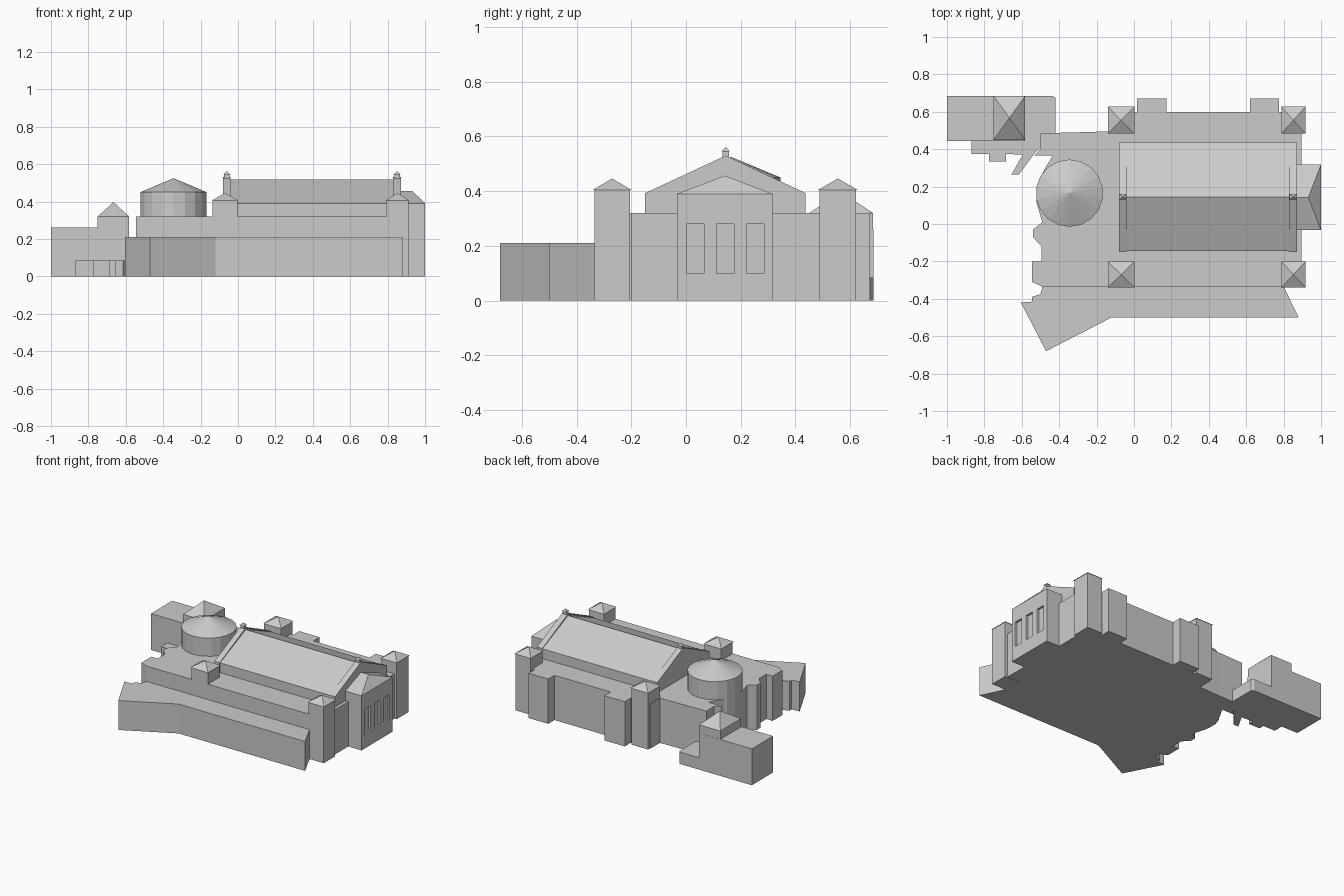
import bpy, bmesh
from mathutils import Vector

if "Cube" in bpy.data.objects:
    bpy.data.objects.remove(bpy.data.objects["Cube"])


def make(name, bm):
    bmesh.ops.recalc_face_normals(bm, faces=bm.faces)
    me = bpy.data.meshes.new(name)
    bm.to_mesh(me)
    bm.free()
    ob = bpy.data.objects.new(name, me)
    bpy.context.collection.objects.link(ob)
    return ob


def sweep(name, pts, direction):
    """Extrude a closed outline of 3D points along a direction."""
    bm = bmesh.new()
    f = bm.faces.new([bm.verts.new(p) for p in pts])
    r = bmesh.ops.extrude_face_region(bm, geom=[f])
    new = [v for v in r["geom"] if isinstance(v, bmesh.types.BMVert)]
    bmesh.ops.translate(bm, verts=new, vec=Vector(direction))
    return make(name, bm)


def plan(name, outline, z0, z1):
    return sweep(name, [(x, y, z0) for x, y in outline], (0, 0, z1 - z0))


def gable(name, profile, x0, x1):
    return sweep(name, [(x0, y, z) for y, z in profile], (x1 - x0, 0, 0))


def box(name, x0, x1, y0, y1, z0, z1):
    return plan(name, [(x0, y0), (x1, y0), (x1, y1), (x0, y1)], z0, z1)


def pyramid(name, x0, x1, y0, y1, z0, z1):
    bm = bmesh.new()
    b = [bm.verts.new((x, y, z0)) for x, y in ((x0, y0), (x1, y0), (x1, y1), (x0, y1))]
    a = bm.verts.new(((x0 + x1) / 2, (y0 + y1) / 2, z1))
    bm.faces.new(b)
    for i in range(4):
        bm.faces.new((b[i], b[(i + 1) % 4], a))
    return make(name, bm)


# Main body with its stepped left edge
plan("main_body", [
    (-0.49, -0.335), (0.80, -0.335), (0.80, -0.20), (0.895, -0.20), (0.895, 0.49),
    (0.80, 0.49), (0.80, 0.60), (-0.14, 0.60), (-0.14, 0.495), (-0.31, 0.49),
    (-0.50, 0.485), (-0.50, 0.40), (-0.535, 0.365), (-0.435, 0.365), (-0.48, 0.29),
    (-0.52, 0.20), (-0.52, 0.11), (-0.49, 0.01), (-0.54, -0.03), (-0.54, -0.07),
    (-0.495, -0.12), (-0.495, -0.20), (-0.545, -0.20), (-0.545, -0.31)], 0, 0.32)

# Rear piers
for x0, x1 in ((0.015, 0.175), (0.62, 0.775)):
    box("rear_pier", x0, x1, 0.55, 0.67, 0, 0.32)

# Front terrace
plan("terrace", [
    (-0.605, -0.42), (-0.47, -0.68), (-0.12, -0.50), (0.88, -0.50), (0.80, -0.335),
    (-0.49, -0.335), (-0.50, -0.375), (-0.545, -0.39), (-0.545, -0.415)], 0, 0.21)

# Great hall, raised end gables and finials
yl, yr, ym = -0.145, 0.435, 0.145
gable("hall", [(yl, 0.30), (yl, 0.39), (ym, 0.517), (yr, 0.39), (yr, 0.30)], -0.04, 0.83)
for x0, x1 in ((-0.08, -0.04), (0.83, 0.872)):
    gable("end_gable", [(yl - 0.004, 0.30), (yl - 0.004, 0.393), (ym, 0.53),
                        (yr + 0.002, 0.393), (yr + 0.002, 0.30)], x0, x1)
    xm = (x0 + x1) / 2
    box("finial", xm - 0.015, xm + 0.015, ym - 0.012, ym + 0.012, 0.50, 0.545)
    pyramid("finial_cap", xm - 0.02, xm + 0.02, ym - 0.015, ym + 0.015, 0.545, 0.562)

# Corner towers
for x0, x1 in ((-0.135, -0.003), (0.793, 0.912)):
    for y0, y1 in ((-0.335, -0.205), (0.488, 0.622)):
        box("corner_tower", x0, x1, y0, y1, 0, 0.405)
        e = 0.005
        pyramid("tower_roof", x0 - e, x1 + e, y0 - e, y1 + e, 0.405, 0.446)

# Entrance porch with hipped roof
px, p0, p1 = 1.0, -0.033, 0.317
porch = box("porch", 0.85, px, p0, p1, 0, 0.39)
bm = bmesh.new()
a, b, c, d, r0, r1 = [bm.verts.new(p) for p in (
    (0.85, p0, 0.39), (px, p0, 0.39), (px, p1, 0.39), (0.85, p1, 0.39),
    (0.85, 0.142, 0.457), (0.932, 0.142, 0.457))]
for f in ((a, d, c, b), (a, b, r1, r0), (b, c, r1), (c, d, r0, r1), (d, a, r0)):
    bm.faces.new(f)
make("porch_roof", bm)

# Recessed porch windows
for y in (0.033, 0.143, 0.253):
    cut = box("window_cutter", px - 0.015, px + 0.05, y - 0.032, y + 0.032, 0.10, 0.28)
    cut.hide_render = True
    cut.hide_viewport = True
    m = porch.modifiers.new("window", "BOOLEAN")
    m.operation = "DIFFERENCE"
    m.solver = "EXACT"
    m.object = cut

# Round drum with conical roof
for name, r2, z0, z1 in (("drum", 0.18, 0, 0.45), ("drum_roof", 0, 0.45, 0.525)):
    bm = bmesh.new()
    bmesh.ops.create_cone(bm, cap_ends=True, segments=18, radius1=0.18, radius2=r2, depth=z1 - z0)
    bmesh.ops.translate(bm, verts=bm.verts, vec=(-0.345, 0.165, (z0 + z1) / 2))
    make(name, bm)

# Rear left annex, its tower and low wings
box("annex", -1.0, -0.582, 0.445, 0.685, 0, 0.26)
box("annex_tower", -0.75, -0.582, 0.45, 0.684, 0.2, 0.32)
pyramid("annex_tower_roof", -0.75, -0.582, 0.45, 0.684, 0.32, 0.397)
plan("low_wing", [
    (-0.87, 0.50), (-0.87, 0.375), (-0.775, 0.375), (-0.775, 0.335), (-0.685, 0.335),
    (-0.685, 0.375), (-0.595, 0.37), (-0.655, 0.265), (-0.615, 0.265), (-0.53, 0.38),
    (-0.49, 0.42), (-0.42, 0.45), (-0.42, 0.675), (-0.435, 0.685), (-0.59, 0.685),
    (-0.59, 0.50)], 0, 0.085)
